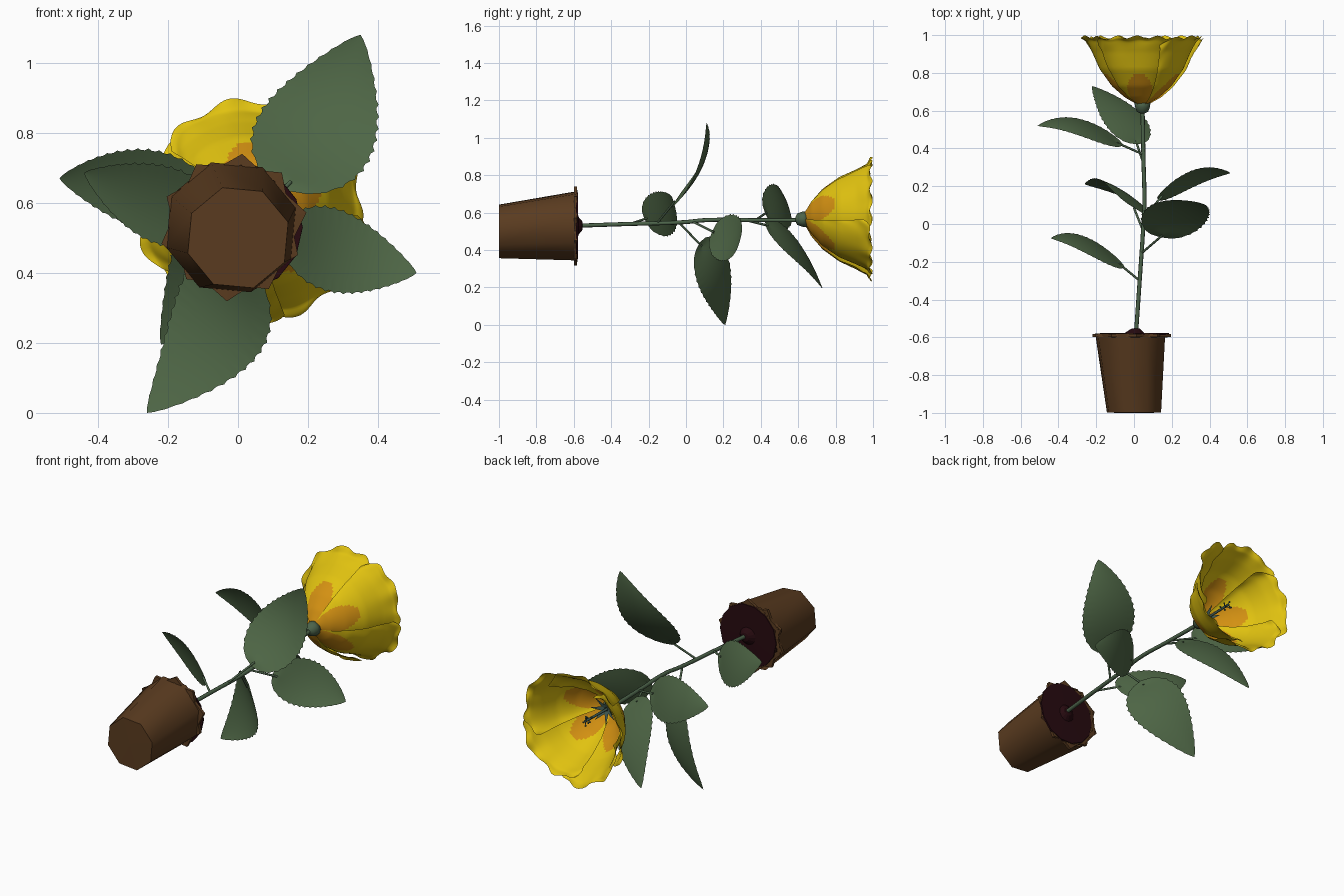
import bpy
import math
import random
from mathutils import Vector

random.seed(4)
if "Cube" in bpy.data.objects:
    bpy.data.objects.remove(bpy.data.objects["Cube"])


def material(name, rgb):
    m = bpy.data.materials.new(name)
    m.use_nodes = True
    m.diffuse_color = (*rgb, 1)
    m.node_tree.nodes["Principled BSDF"].inputs["Base Color"].default_value = (*rgb, 1)
    return m


BROWN = material("clay brown", (0.102, 0.044, 0.014))
SOIL = material("dark soil", (0.02, 0.003, 0.005))
LEAF = material("leaf green", (0.076, 0.132, 0.06))
STEM = material("stem green", (0.072, 0.125, 0.068))
YELLOW = material("petal yellow", (0.75, 0.54, 0.005))
ORANGE = material("petal orange", (0.65, 0.28, 0.006))
TEAL = material("stamen green", (0.06, 0.12, 0.10))


def build(name, verts, faces, mats, smooth=False):
    me = bpy.data.meshes.new(name)
    me.from_pydata([tuple(v) for v in verts], [], faces)
    for m in mats:
        me.materials.append(m)
    if smooth:
        me.shade_smooth()
    ob = bpy.data.objects.new(name, me)
    bpy.context.collection.objects.link(ob)
    return ob


def grid_faces(rows, cols, wrap=False):
    n = cols if wrap else cols - 1
    return [(r * cols + c, r * cols + (c + 1) % cols,
             (r + 1) * cols + (c + 1) % cols, (r + 1) * cols + c)
            for r in range(rows - 1) for c in range(n)]


def tube(name, points, radius, mat):
    cu = bpy.data.curves.new(name, "CURVE")
    cu.dimensions = "3D"
    cu.bevel_depth = radius
    cu.bevel_resolution = 2
    cu.resolution_u = 6
    cu.use_fill_caps = True
    sp = cu.splines.new("BEZIER")
    sp.bezier_points.add(len(points) - 1)
    for bp, p in zip(sp.bezier_points, points):
        bp.co = p
        bp.handle_left_type = bp.handle_right_type = "AUTO"
    cu.materials.append(mat)
    ob = bpy.data.objects.new(name, cu)
    bpy.context.collection.objects.link(ob)


def lathe(name, profile, front, back, sides, mat, smooth=True, twist=0.0, wobble=0.0):
    # rings of (y, radius) along y, the centre moving from front to back
    spread = [1 + random.uniform(-wobble, wobble) for _ in range(sides)]
    y0, y1 = profile[0][0], profile[-1][0]
    verts = []
    for y, r in profile:
        f = (y - y0) / (y1 - y0)
        for i in range(sides):
            a = math.tau * i / sides + twist
            verts.append((front[0] + (back[0] - front[0]) * f + r * spread[i] * math.cos(a), y,
                          front[1] + (back[1] - front[1]) * f + r * spread[i] * math.sin(a)))
    return build(name, verts, grid_faces(len(profile), sides, True), [mat], smooth)


# pot: leaning faceted shell with a closed front base and ragged flat rims
POT = (-0.012, 0.53)
lathe("pot_base", [(-1, 0), (-0.999, 0.15)], (0, 0.5), (0, 0.5), 8, BROWN, False, 0.3)
lathe("pot_shell", [(-0.999, 0.15), (-0.58, 0.194)], (0, 0.5), (-0.02, 0.53), 8, BROWN, True, 0.3)
for k, twist in enumerate((0.2, 0.85)):
    lathe("pot_rim_%d" % k, [(-0.6, 0.175), (-0.599, 0.206), (-0.582, 0.206), (-0.581, 0.175)],
          POT, POT, 5, BROWN, False, twist, 0.04)

# soil with a small mound around the stem
lathe("soil", [(-0.588, 0.185), (-0.578, 0.182), (-0.576, 0.05), (-0.555, 0.025), (-0.55, 0)],
      (0, 0.53), (0.01, 0.53), 14, SOIL, False)

# main stem
tube("stem", [(0.01, -0.59, 0.53), (0.03, -0.3, 0.54), (0.05, 0, 0.55),
              (0.055, 0.1, 0.56), (0.05, 0.35, 0.56), (0.045, 0.62, 0.56)], 0.011, STEM)


def leaf(name, joint, base, mid, tip, across, half):
    joint, base, mid, tip = (Vector(p) for p in (joint, base, mid, tip))
    axis = (tip - base).normalized()
    side = Vector(across)
    side = (side - axis * side.dot(axis)).normalized()
    normal = side.cross(axis)
    if normal.y < 0:
        normal = -normal
    control = mid * 2 - (base + tip) / 2

    rows, cols = 46, 9
    verts = []
    for i in range(rows):
        t = i / (rows - 1)
        spine = base * (1 - t) ** 2 + control * 2 * t * (1 - t) + tip * t * t
        width = half * max(math.sin(math.pi * t ** 0.64), 0) ** 0.8
        for j in range(cols):
            u = j / (cols - 1) * 2 - 1
            # serrated margin, cupped blade
            tooth = (0.04 if i % 3 == 0 else -0.01) if abs(u) == 1 else 0
            p = spine + side * width * u * (1 + tooth)
            p -= axis * 0.03 * u * u * (1 - t) ** 3
            p -= normal * 0.10 * width * u * u
            verts.append(p)
    build(name, verts, grid_faces(rows, cols), [LEAF], True)
    tube(name + "_stalk", [joint, joint.lerp(base, 0.6), base], 0.006, STEM)


# leaves: joint, base, middle, tip, across direction, half width
leaf("upper_right_leaf", (0.045, 0.37, 0.56), (-0.09, 0.43, 0.60), (-0.31, 0.528, 0.65),
     (-0.51, 0.52, 0.67), (0, -0.4, 1), 0.125)
leaf("upper_lower_leaf", (0.05, 0.32, 0.56), (0.01, 0.44, 0.53), (-0.08, 0.605, 0.40),
     (-0.22, 0.73, 0.195), (0.8, 0.1, -0.6), 0.132)
leaf("middle_left_leaf", (0.05, 0.03, 0.555), (0.15, 0.15, 0.495), (0.325, 0.255, 0.445),
     (0.51, 0.27, 0.40), (0, 0.4, 1), 0.128)
leaf("middle_lower_leaf", (0.05, -0.04, 0.55), (0.0, 0.085, 0.42), (-0.07, 0.183, 0.22),
     (-0.26, 0.21, 0.0), (0.8, -0.48, -0.3), 0.165)
leaf("top_leaf", (0.045, -0.15, 0.55), (0.15, -0.06, 0.66), (0.252, 0.09, 0.85),
     (0.35, 0.11, 1.08), (0.9, -0.2, -0.36), 0.172)
leaf("lower_right_leaf", (0.03, -0.3, 0.54), (-0.08, -0.21, 0.57), (-0.27, -0.095, 0.615),
     (-0.44, -0.075, 0.685), (0, -0.4, 1), 0.122)

# flower
FX, FZ = 0.045, 0.57
PROFILE = [(0.63, 0.02), (0.67, 0.09), (0.73, 0.158), (0.82, 0.222),
           (0.91, 0.262), (0.97, 0.295), (0.99, 0.32)]


def profile_at(t):
    f = min(max(t, 0), 0.9999) * (len(PROFILE) - 1)
    i = int(f)
    a, b = PROFILE[i], PROFILE[i + 1]
    return a[0] + (b[0] - a[0]) * (f - i), a[1] + (b[1] - a[1]) * (f - i)


def petal(index):
    rows, cols = 41, 41
    middle = math.radians(95 + 72 * index)
    verts = []
    for i in range(rows):
        t = i / (rows - 1)
        for j in range(cols):
            u = j / (cols - 1) * 2 - 1
            # rounded lobe with a ruffled margin; one side tucks under the next petal
            y, r = profile_at(t * (1 - 0.22 * u ** 4))
            edge = max(t ** 7, 0.4 * u ** 8 * t)
            ruffle = math.sin(u * 10 + index * 1.7) + 0.6 * math.sin(t * 21 + u * 5 + index)
            r += 0.010 * edge * ruffle + u * (0.006 + 0.016 * t) - 0.012 * u ** 6 * t
            y += 0.008 * edge * math.cos(u * 15 + index * 2)
            a = middle + u * math.radians(44 + 4 * t)
            verts.append((FX + r * math.cos(a), min(y, 1.0), FZ + r * math.sin(a)))
    ob = build("petal_%d" % (index + 1), verts, grid_faces(rows, cols), [YELLOW, ORANGE], True)
    for k, face in enumerate(ob.data.polygons):
        i, j = divmod(k, cols - 1)
        u = abs((j + 0.5) / (cols - 1) * 2 - 1)
        face.material_index = int(i / rows < 0.43 - 0.4 * u * u)


for n in range(5):
    petal(n)

# calyx
lathe("calyx", [(0.585, 0.012), (0.595, 0.03), (0.62, 0.04), (0.645, 0.042), (0.655, 0)],
      (FX, 0.565), (FX, 0.565), 12, STEM)

# pointed star inside the throat
for n in range(7):
    a = math.tau * n / 7
    out = Vector((math.cos(a), 0, math.sin(a)))
    turn = Vector((-math.sin(a), 0, math.cos(a))) * 0.015
    c = Vector((FX, 0.675, 0.567))
    build("throat_point_%d" % (n + 1),
          [c + out * 0.01 - turn, c + out * 0.01 + turn, c + out * 0.085 + Vector((0, 0.03, 0))],
          [(0, 1, 2)], [TEAL])

# stamen column with filaments and pollen tips
tube("stamen_column", [(FX, 0.64, 0.565), (FX, 0.74, 0.567), (FX, 0.87, 0.57)], 0.007, TEAL)
for n in range(8):
    a = n * 2.4
    start = Vector((FX, 0.81 + 0.008 * n, 0.568))
    end = start + Vector((math.cos(a) * 0.02, 0.012, math.sin(a) * 0.02))
    tube("filament_%d" % (n + 1), [start, end], 0.002, TEAL)
    bpy.ops.mesh.primitive_ico_sphere_add(subdivisions=1, radius=0.006, location=end)
    tip = bpy.context.object
    tip.name = "anther_%d" % (n + 1)
    tip.data.materials.append(TEAL)
